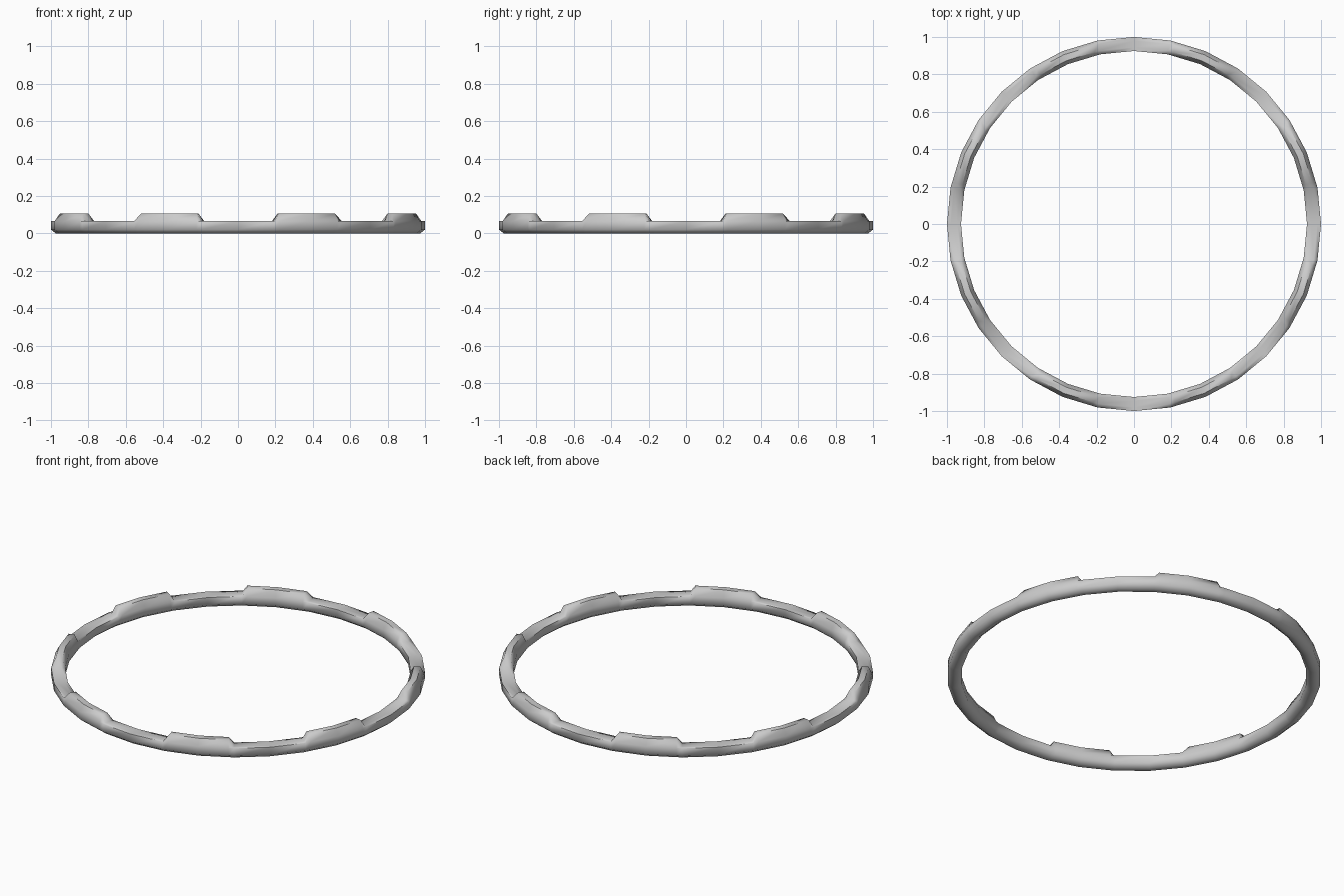
import bpy, bmesh, math

if "Cube" in bpy.data.objects:
    bpy.data.objects.remove(bpy.data.objects["Cube"])

SIDES = 32       # ring facets
RAMP = 0.15      # share of a facet used by each bump's end slope
LOW, HIGH = 0.065, 0.105

def direction(s):
    """Unit-ring point at facet position s, kept on the straight chord."""
    k = math.floor(s)
    t = s - k
    a, b = (2 * math.pi * i / SIDES for i in (k, k + 1))
    return ((1 - t) * math.cos(a) + t * math.cos(b),
            (1 - t) * math.sin(a) + t * math.sin(b))

def profile(top):
    """Rounded band section (radius, z); the crown drops flat between bumps."""
    return [(0.975, 0), (1.0, 0.02), (1.0, LOW), (0.98, top),
            (0.945, top), (0.925, LOW), (0.925, 0.02), (0.95, 0)]

# stations around the ring: eight repeats of gap, slope, bump, slope
stations = []
for base in range(0, SIDES, 4):
    for off, top in ((0, LOW), (1, LOW), (1 + RAMP, HIGH), (2, HIGH),
                     (3 - RAMP, HIGH), (3, LOW)):
        stations.append((base + off, top))

# ring body
bm = bmesh.new()
loops = []
for s, top in stations:
    dx, dy = direction(s)
    loops.append([bm.verts.new((r * dx, r * dy, z)) for r, z in profile(top)])
for i, a in enumerate(loops):
    b = loops[(i + 1) % len(loops)]
    for j in range(len(a)):
        k = (j + 1) % len(a)
        bm.faces.new((a[j], b[j], b[k], a[k]))
bmesh.ops.recalc_face_normals(bm, faces=bm.faces)
mesh = bpy.data.meshes.new("notched_ring")
bm.to_mesh(mesh)
bm.free()
ring = bpy.data.objects.new("notched_ring", mesh)
bpy.context.collection.objects.link(ring)

# soft section, crisp notch edges
bpy.context.view_layer.objects.active = ring
ring.select_set(True)
bpy.ops.object.shade_smooth_by_angle(angle=math.radians(55))
